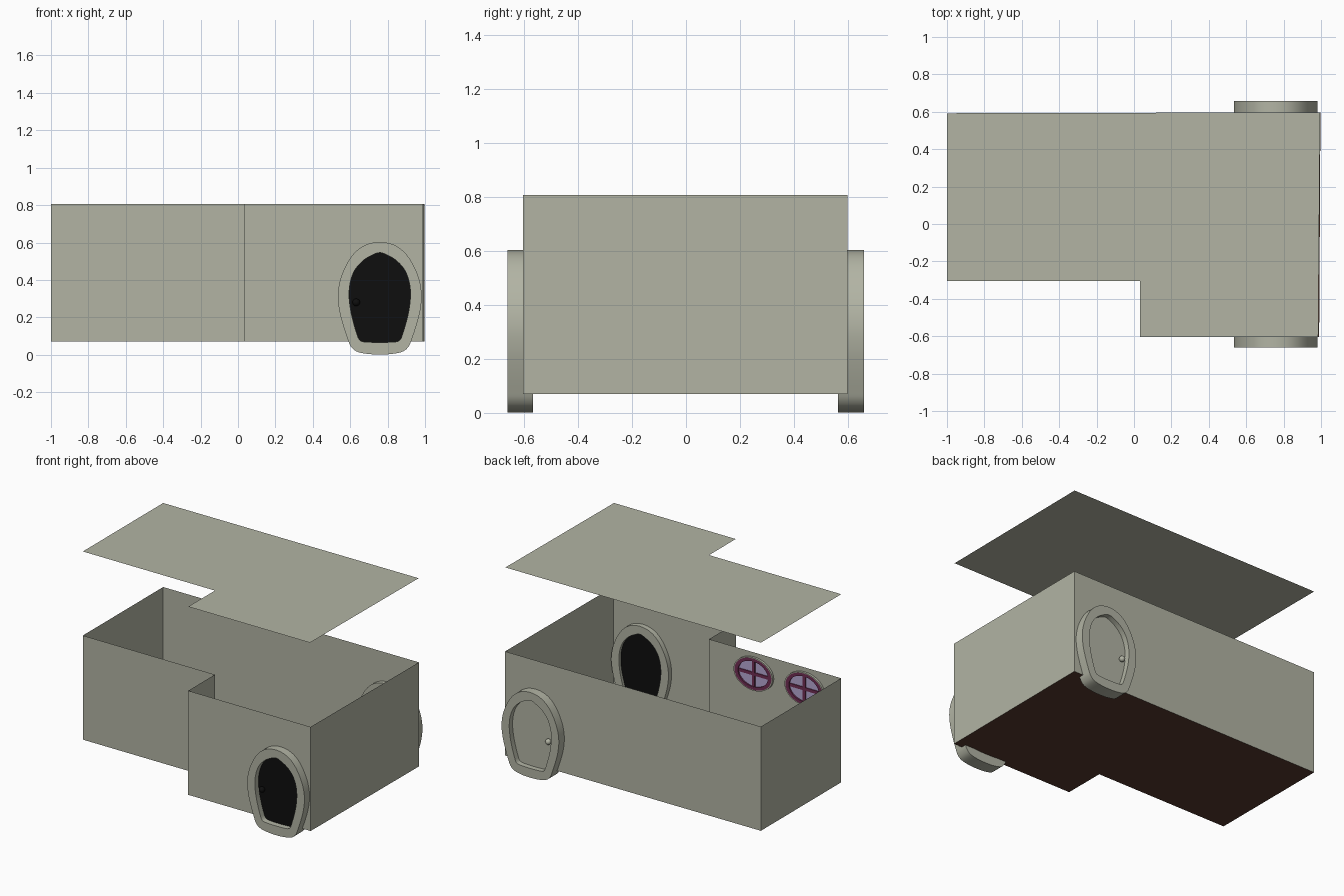
import bpy, bmesh, math
from mathutils import Vector

if "Cube" in bpy.data.objects:
    bpy.data.objects.remove(bpy.data.objects["Cube"])


def srgb(r, g, b):
    def lin(c):
        c /= 255
        return c / 12.92 if c <= 0.04045 else ((c + 0.055) / 1.055) ** 2.4
    return (lin(r), lin(g), lin(b), 1)


def material(name, rgb):
    m = bpy.data.materials.new(name)
    m.diffuse_color = srgb(*rgb)
    m.use_nodes = True
    m.node_tree.nodes["Principled BSDF"].inputs["Base Color"].default_value = m.diffuse_color
    return m


STONE = material("pale_stone", (178, 180, 164))
BROWN = material("dark_brown", (86, 57, 46))
BLACK = material("black", (14, 14, 14))
PLUM = material("plum", (112, 46, 84))
LILAC = material("lilac_glass", (183, 168, 212))


def finish(name, bm, mat, smooth=False):
    me = bpy.data.meshes.new(name)
    bm.to_mesh(me)
    bm.free()
    me.materials.append(mat)
    ob = bpy.data.objects.new(name, me)
    bpy.context.collection.objects.link(ob)
    if smooth:
        bpy.ops.object.select_all(action='DESELECT')
        ob.select_set(True)
        bpy.context.view_layer.objects.active = ob
        bpy.ops.object.shade_smooth_by_angle(angle=math.radians(35))
    return ob


def sheet(name, outline, z, mat, up=True):
    """Flat polygon at height z."""
    bm = bmesh.new()
    f = bm.faces.new([bm.verts.new((x, y, z)) for x, y in outline])
    if (f.normal.z if f.normal.length else 0) == 0:
        f.normal_update()
    if (f.normal.z > 0) != up:
        f.normal_flip()
    return finish(name, bm, mat)


def panel(name, loop, y0, y1, mat):
    """Solid plate with an (x, z) outline between two depths."""
    bm = bmesh.new()
    a, b = [[bm.verts.new((x, y, z)) for x, z in loop] for y in (y0, y1)]
    bm.faces.new(a)
    bm.faces.new(b)
    for i in range(len(loop)):
        j = (i + 1) % len(loop)
        bm.faces.new((a[i], a[j], b[j], b[i]))
    bmesh.ops.recalc_face_normals(bm, faces=bm.faces)
    return finish(name, bm, mat, True)


def ring(name, outer, inner, y0, y1, mat):
    """Frame between two (x, z) outlines and two depths."""
    bm = bmesh.new()
    loops = [[bm.verts.new((x, y, z)) for x, z in loop]
             for loop, y in ((outer, y0), (outer, y1), (inner, y1), (inner, y0))]
    n = len(outer)
    for k in range(4):
        p, q = loops[k], loops[(k + 1) % 4]
        for i in range(n):
            j = (i + 1) % n
            bm.faces.new((p[i], p[j], q[j], q[i]))
    bmesh.ops.recalc_face_normals(bm, faces=bm.faces)
    return finish(name, bm, mat, True)


def door_outline(half, cx=0.758, sub=4):
    """Mirror a half-width profile and smooth it into a closed loop."""
    pts = [Vector((w, z)) for w, z in half]
    pts += [Vector((-w, z)) for w, z in reversed(half) if w > 0]
    n, out = len(pts), []
    for i in range(n):
        a, b, c, d = (pts[(i + k) % n] for k in (-1, 0, 1, 2))
        for s in range(sub):
            t = s / sub
            p = 0.5 * (2 * b + (c - a) * t + (2 * a - 5 * b + 4 * c - d) * t ** 2
                       + (3 * b - a - 3 * c + d) * t ** 3)
            out.append((p.x + cx, p.y))
    return out


def ellipse(cx, cz, rx, rz, n=40):
    return [(cx + rx * math.cos(2 * math.pi * i / n),
             cz + rz * math.sin(2 * math.pi * i / n)) for i in range(n)]


def rect(cx, cz, w, h):
    return [(cx - w, cz - h), (cx + w, cz - h), (cx + w, cz + h), (cx - w, cz + h)]


# L-shaped shell: floor, open sheet walls and a lifted roof sheet
FLOOR_Z, WALL_Z, ROOF_Z = 0.07, 0.806, 1.40
plan = [(-1, 0.592), (-1, -0.305), (0.033, -0.305), (0.033, -0.603),
        (0.99, -0.603), (0.997, 0.597)]
sheet("floor", plan, FLOOR_Z, BROWN, up=False)
roof_plan = plan[:4] + [(0.985, -0.603), (0.995, 0.597)]
sheet("roof", roof_plan, ROOF_Z, STONE)

bm = bmesh.new()
low, high = [[bm.verts.new((x, y, z)) for x, y in plan] for z in (FLOOR_Z, WALL_Z)]
for i in range(len(plan)):
    j = (i + 1) % len(plan)
    bm.faces.new((low[i], low[j], high[j], high[i]))
finish("walls", bm, STONE)

# Egg-shaped doors, front and back
outer = door_outline([(0, 0.603), (0.075, 0.588), (0.135, 0.545), (0.182, 0.475),
                      (0.213, 0.395), (0.224, 0.315), (0.216, 0.235), (0.197, 0.16),
                      (0.172, 0.085), (0.155, 0.045), (0.125, 0.018), (0.07, 0.005),
                      (0, 0.001)])
inner = door_outline([(0, 0.546), (0.05, 0.528), (0.095, 0.498), (0.135, 0.45),
                      (0.158, 0.385), (0.164, 0.315), (0.156, 0.24), (0.14, 0.17),
                      (0.122, 0.11), (0.112, 0.085), (0.095, 0.071), (0.05, 0.067),
                      (0, 0.066)])
for side, s, mat, yo, yi in (("front", -1, BLACK, 0.66, 0.567),
                             ("back", 1, STONE, 0.658, 0.563)):
    ring(side + "_door_frame", outer, inner, s * yo, s * yi, STONE)
    panel(side + "_door_panel", inner, s * 0.62, s * 0.588, mat)
    # Knob on a short stem, outside
    bm = bmesh.new()
    bmesh.ops.create_uvsphere(bm, u_segments=16, v_segments=10, radius=0.02)
    bmesh.ops.translate(bm, verts=bm.verts, vec=(0.632, s * 0.636, 0.28))
    finish(side + "_door_knob", bm, mat, True)

# Oval windows on the recessed front wall
Y0, CZ, RX, RZ = -0.304, 0.66, 0.152, 0.116
for tag, cx in (("left", -0.72), ("right", -0.322)):
    def oval(k):
        return ellipse(cx, CZ, RX * k, RZ * k)
    ring(tag + "_window_rim", oval(1.0), oval(0.95), Y0, Y0 + 0.016, STONE)
    ring(tag + "_window_frame", oval(0.95), oval(0.77), Y0, Y0 + 0.016, PLUM)
    panel(tag + "_window_glass", oval(0.78), Y0, Y0 + 0.006, LILAC)
    panel(tag + "_window_upright", rect(cx, CZ, 0.011, RZ * 0.8), Y0, Y0 + 0.013, PLUM)
    panel(tag + "_window_crossbar", rect(cx, CZ, RX * 0.8, 0.011), Y0, Y0 + 0.012, PLUM)
